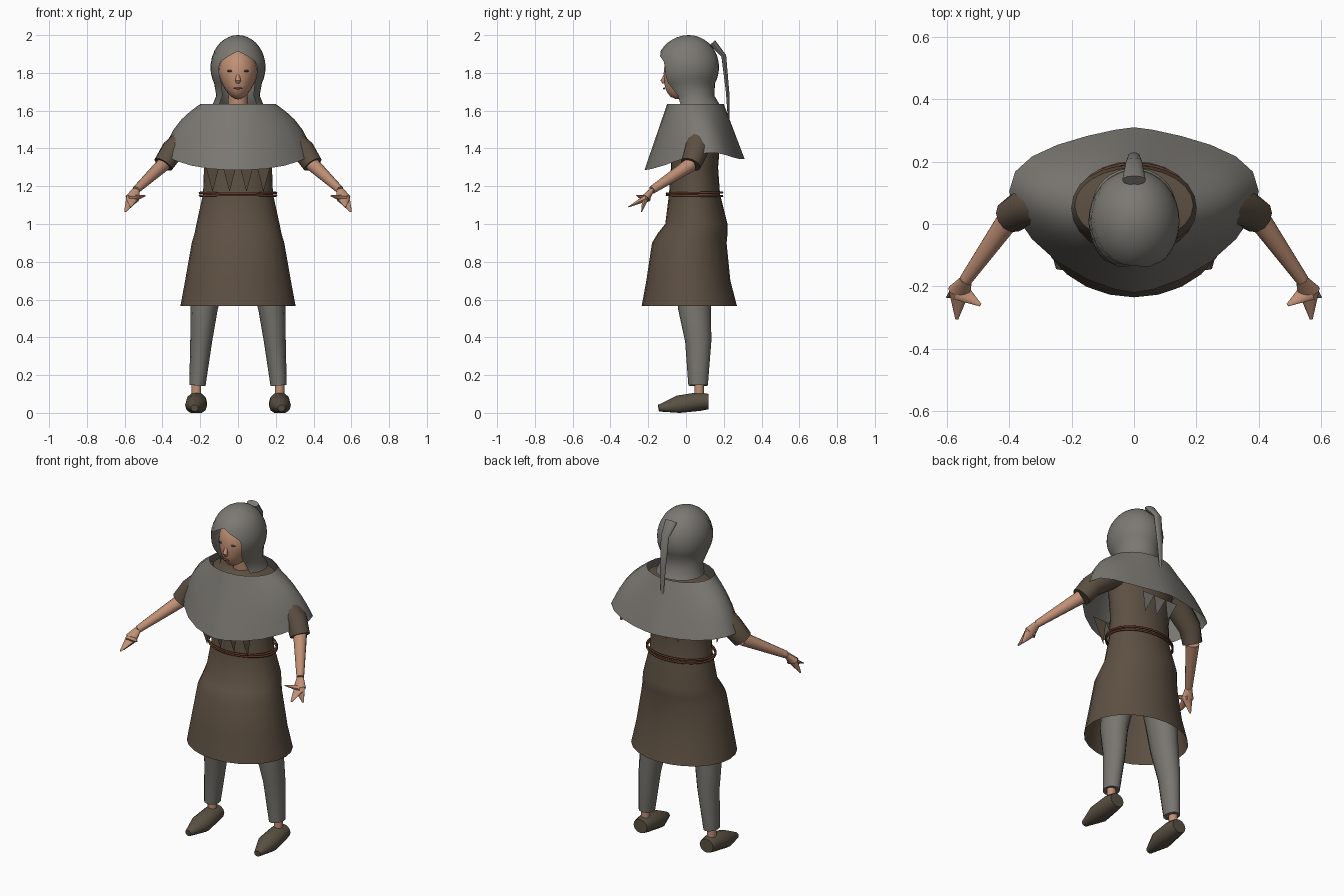
import bpy, bmesh
from math import sin, cos, pi, radians
from mathutils import Vector

default_cube = bpy.data.objects.get("Cube")
if default_cube:
    bpy.data.objects.remove(default_cube, do_unlink=True)


def material(name, red, green, blue):
    mat = bpy.data.materials.new(name)
    mat.use_nodes = True
    color = (red, green, blue, 1)
    mat.diffuse_color = color
    mat.node_tree.nodes["Principled BSDF"].inputs["Base Color"].default_value = color
    return mat


wool = material("grey wool", .2, .19, .17)
hose = material("hose grey", .19, .18, .16)
cloth = material("brown cloth", .11, .08, .055)
leather = material("shoe leather", .1, .08, .055)
skin = material("skin", .53, .28, .18)
cord = material("belt leather", .15, .05, .025)
lip = material("lip red", .35, .14, .09)
dark = material("eye brown", .1, .06, .04)

SIDEWAYS = Vector((1, 0, 0))
SEGMENTS = 24


def finish(name, bm, mat):
    """Weld, orient and smooth a mesh, then add it to the scene."""
    bmesh.ops.remove_doubles(bm, verts=bm.verts[:], dist=.0005)
    bmesh.ops.recalc_face_normals(bm, faces=bm.faces[:])
    mesh = bpy.data.meshes.new(name)
    bm.to_mesh(mesh)
    bm.free()
    mesh.materials.append(mat)
    for polygon in mesh.polygons:
        polygon.use_smooth = True
    mesh.set_sharp_from_angle(angle=radians(50))
    obj = bpy.data.objects.new(name, mesh)
    bpy.context.collection.objects.link(obj)


def loft(name, rings, mat):
    """Join rings of equal length into one surface; coincident ends weld."""
    bm = bmesh.new()
    rows = [[bm.verts.new((x, y, max(z, 0))) for x, y, z in ring] for ring in rings]
    for lower, upper in zip(rows, rows[1:]):
        for i in range(len(lower) - 1):
            bm.faces.new((lower[i], lower[i + 1], upper[i + 1], upper[i]))
    finish(name, bm, mat)


def oval(z, half_width, front, back, gap=0):
    """Level oval that starts at the front, with an optional opening there."""
    middle, depth = (front + back) / 2, (back - front) / 2
    angles = [gap + (2 * pi - 2 * gap) * i / SEGMENTS for i in range(SEGMENTS + 1)]
    return [Vector((half_width * sin(a), middle - depth * cos(a), z)) for a in angles]


def tube(name, points, radii, mat, squash=1, side=1):
    """Closed round limb through a few points, mirrored when side is -1."""
    points = [Vector((side * x, y, z)) for x, y, z in points]
    rings = []
    for i, (center, radius) in enumerate(zip(points, radii)):
        before, after = points[max(i - 1, 0)], points[min(i + 1, len(points) - 1)]
        along = (after - before).normalized()
        deep = along.cross(SIDEWAYS).normalized()
        wide = deep.cross(along)
        angles = [2 * pi * k / 12 for k in range(13)]
        rings.append([center + radius * (wide * cos(a) + squash * deep * sin(a)) for a in angles])
    cap_start, cap_end = [points[0]] * len(rings[0]), [points[-1]] * len(rings[0])
    loft(name, [cap_start, *rings, cap_end], mat)


def blob(name, center, size, mat, shape=None):
    """Ellipsoid, with an optional rule that reshapes the unit sphere first."""
    bm = bmesh.new()
    bmesh.ops.create_uvsphere(bm, u_segments=20, v_segments=14, radius=1)
    for vert in bm.verts:
        if shape:
            shape(vert.co)
        vert.co = Vector(c + s * u for c, s, u in zip(center, size, vert.co))
    finish(name, bm, mat)


def dags(name, spacing, count, top, tip, mat):
    """Row of hanging cloth points; top and tip are (y, z)."""
    bm = bmesh.new()
    for i in range(count):
        x = spacing * (i - (count - 1) / 2)
        corners = ((x - spacing / 2, *top), (x + spacing / 2, *top), (x, *tip))
        bm.faces.new([bm.verts.new(corner) for corner in corners])
    finish(name, bm, mat)


# Tunic: flared skirt, waist, torso and closed shoulders
loft("tunic", [
    oval(.565, .305, -.235, .27), oval(.7, .28, -.21, .235), oval(.9, .245, -.18, .215),
    oval(.95, .23, -.15, .22), oval(1, .22, -.11, .22), oval(1.16, .185, -.09, .18),
    oval(1.3, .18, -.08, .17), oval(1.55, .21, -.08, .19),
    oval(1.6, .19, -.06, .18), oval(1.62, .05, 0, .1)], cloth)

# Hanging points beneath the cape
dags("front_dags", .09, 4, (-.13, 1.34), (-.1, 1.17), cloth)
dags("back_dags", .08, 3, (.22, 1.37), (.19, 1.27), wool)

# Belt: two thin cords around the waist, tilted against each other
for name, height, tilt in (("upper_belt_cord", 1.165, 1), ("lower_belt_cord", 1.15, -1)):
    bpy.ops.mesh.primitive_torus_add(
        location=(0, .045, height), rotation=(radians(tilt), 0, 0),
        major_radius=.203, minor_radius=.006, major_segments=32, minor_segments=6)
    belt = bpy.context.object
    belt.name = name
    belt.scale.y = .73
    belt.data.materials.append(cord)
    bpy.ops.object.shade_smooth()

# Shoulder cape: oval collar spreading to a hem that lifts over the arms
collar = oval(1.635, .2, -.1, .2)
cape_rings = []
for step in range(6):
    spread = step / 5
    ring = []
    for i, start in enumerate(collar):
        a = 2 * pi * i / SEGMENTS
        sideness = abs(sin(a))
        hem = Vector((.4 * sin(a) * sideness ** .4, .045 - .265 * cos(a) + .06 * sideness ** 3,
                      1.315 - .03 * cos(a) + .06 * sideness ** 4))
        point = start.lerp(hem, spread)
        bulge = .022 * sin(pi * spread) * sideness ** 2
        ring.append(point + Vector((bulge * sin(a), 0, bulge)))
    cape_rings.append(ring)
loft("cape", cape_rings, wool)


def face_shape(point):
    """Narrow the jaw and push the chin forward."""
    below = max(0, -point.z)
    point.x *= 1 - .25 * below
    point.y -= .35 * below ** 2


# Head with simple features
blob("head", (0, .012, 1.8), (.104, .13, .14), skin, face_shape)
tube("neck", [(0, .05, 1.56), (0, .03, 1.72)], [.055, .05], skin)
tube("nose", [(0, -.105, 1.8), (0, -.12, 1.757), (0, -.115, 1.745)], [.007, .015, .009], skin)
blob("mouth", (0, -.116, 1.718), (.024, .005, .005), lip)
for side, label in ((1, "left_"), (-1, "right_")):
    blob(label + "eye", (side * .042, -.108, 1.81), (.017, .004, .005), dark)

# Hood: domed cap, open around the face, with a flared lower edge
hood_rings = [oval(1.63, .135, -.07, .18, radians(48)), oval(1.68, .115, -.075, .15, radians(45))]
for step in range(12, -1, -1):
    tip = pi * step / 18
    swell = sin(tip)
    height = 1.83 + .17 * cos(tip)
    drop = min(max(1.9 - height, 0) / .05, 1)
    opening = radians(44) * drop ** .5
    hood_rings.append(oval(height, .146 * swell, .015 - .173 * swell, .015 + .16 * swell, opening))
loft("hood", hood_rings, wool)

# Long thin tail at the back of the hood
tube("hood_tail", [(0, .14, 1.96), (0, .2, 1.89), (0, .22, 1.7), (0, .227, 1.53)],
     [.038, .026, .018, .007], wool, squash=.5)

# Arms and legs, built once and mirrored
shoulder, elbow, wrist = (.2, .08, 1.51), (.395, .025, 1.315), (.54, -.18, 1.18)
palm = (.56, -.215, 1.135)
fingertips = {"outer_fingers": (.598, -.235, 1.065), "inner_fingers": (.568, -.305, 1.09),
              "thumb": (.492, -.26, 1.15)}
for side, label in ((1, "left_"), (-1, "right_")):
    tube(label + "sleeve", [shoulder, (.35, .055, 1.385), elbow], [.075, .062, .055], cloth, side=side)
    tube(label + "forearm", [elbow, wrist], [.038, .021], skin, side=side)
    tube(label + "palm", [wrist, palm], [.021, .038], skin, squash=.6, side=side)
    for finger, end in fingertips.items():
        tube(label + finger, [palm, end], [.034, .005], skin, squash=.5, side=side)

    tube(label + "hose", [(.13, .05, .85), (.18, .045, .55), (.195, .065, .38), (.215, .064, .145)],
         [.09, .072, .058, .043], hose, squash=1.2, side=side)
    tube(label + "ankle", [(.22, .07, .2), (.22, .07, .08)], [.025, .025], skin, side=side)
    tube(label + "shoe", [(.22, .12, .06), (.22, .07, .06), (.222, -.04, .04), (.23, -.145, .025)],
         [.045, .055, .058, .02], leather, squash=.9, side=side)
